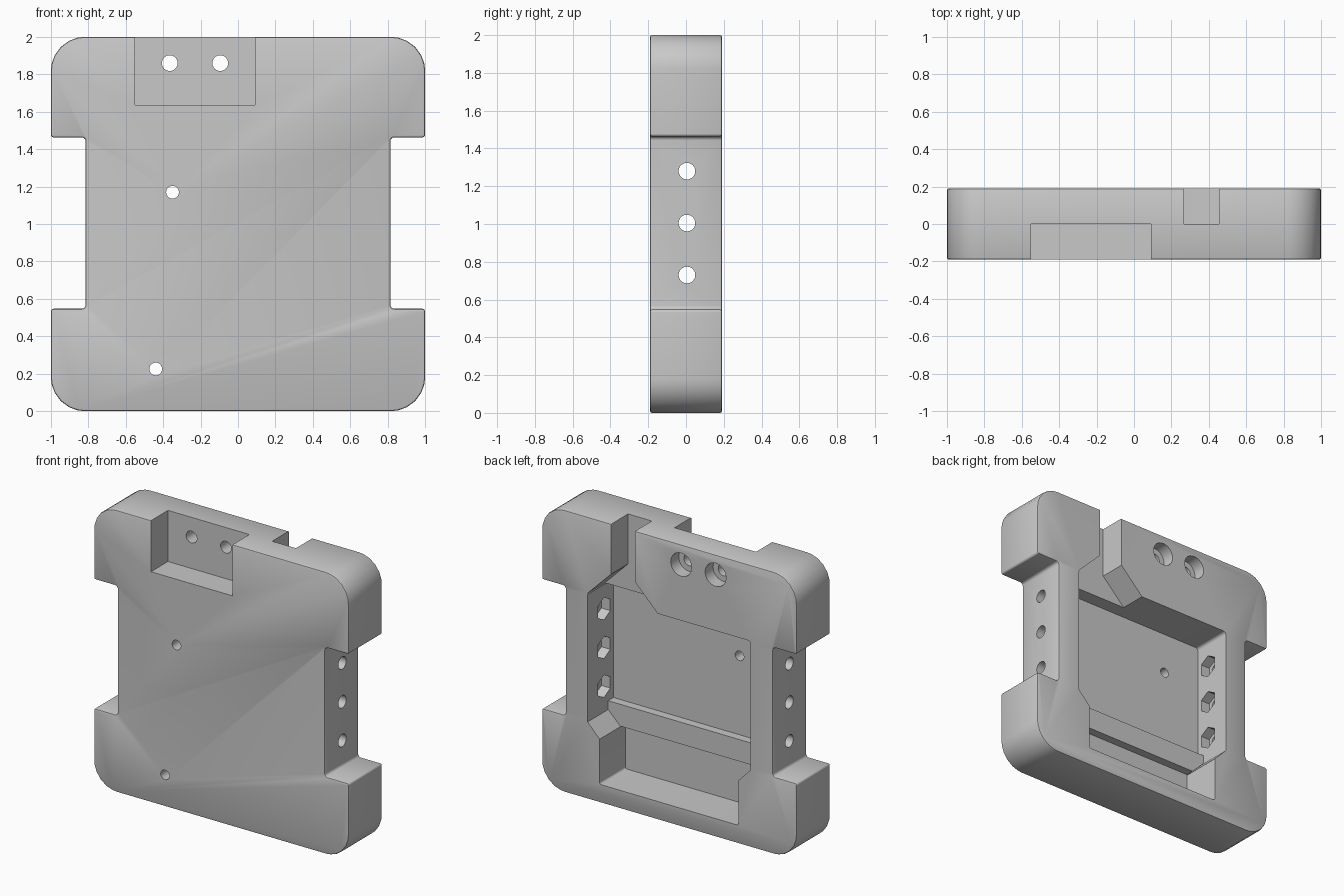
import bpy
import bmesh
import math
from mathutils import Vector, Matrix

cube = bpy.data.objects.get("Cube")
if cube:
    bpy.data.objects.remove(cube, do_unlink=True)

HALF = 0.19      # half thickness
FLOOR = -0.10    # pocket floor
grey = bpy.data.materials.new("plain grey")
grey.use_nodes = True
grey.diffuse_color = (0.58, 0.58, 0.58, 1)
grey.node_tree.nodes["Principled BSDF"].inputs["Base Color"].default_value = grey.diffuse_color


def rounded(points, steps=6):
    """Round the corners of an outline of (x, z, radius) points."""
    out = []
    for i, (x, z, r) in enumerate(points):
        p = Vector((x, z))
        if r == 0:
            out.append(p)
            continue
        a = (Vector(points[i - 1][:2]) - p).normalized()
        b = (Vector(points[(i + 1) % len(points)][:2]) - p).normalized()
        half = a.angle(b) / 2
        centre = p + (a + b).normalized() * r / math.sin(half)
        start = p + a * r / math.tan(half) - centre
        end = p + b * r / math.tan(half) - centre
        for k in range(steps + 1):
            out.append(centre + start.lerp(end, k / steps).normalized() * r)
    return out


def add_object(name, bm):
    bmesh.ops.recalc_face_normals(bm, faces=bm.faces)
    if bm.calc_volume(signed=True) < 0:
        bmesh.ops.reverse_faces(bm, faces=bm.faces)
    mesh = bpy.data.meshes.new(name)
    bm.to_mesh(mesh)
    bm.free()
    mesh.materials.append(grey)
    obj = bpy.data.objects.new(name, mesh)
    bpy.context.collection.objects.link(obj)
    return obj


def prism(name, points, y0, y1):
    """Extrude an x-z outline from y0 to y1."""
    bm = bmesh.new()
    outline = rounded(points)
    front = [bm.verts.new((p.x, y0, p.y)) for p in outline]
    back = [bm.verts.new((p.x, y1, p.y)) for p in outline]
    bm.faces.new(front)
    bm.faces.new(list(reversed(back)))
    for i in range(len(outline)):
        bm.faces.new((front[i - 1], back[i - 1], back[i], front[i]))
    return add_object(name, bm)


def rod(name, centre, axis, radius, length, sides=32):
    """Cylinder or hexagon along X or Y."""
    bm = bmesh.new()
    turn = Matrix.Rotation(math.pi / 2, 4, "Y" if axis == "X" else "X")
    bmesh.ops.create_cone(bm, cap_ends=True, segments=sides, radius1=radius,
                          radius2=radius, depth=length,
                          matrix=Matrix.Translation(centre) @ turn)
    return add_object(name, bm)


def rect(x0, x1, z0, z1):
    return [(x0, z0, 0), (x1, z0, 0), (x1, z1, 0), (x0, z1, 0)]


def mirrored(half_points):
    return half_points + [(-x, z, r) for x, z, r in reversed(half_points)]


# Body: rounded plate with a notch in each side
body = prism("body", mirrored([
    (1, 0, 0.18), (1, 0.547, 0.015), (0.815, 0.547, 0.02),
    (0.815, 1.463, 0.02), (1, 1.463, 0.015), (1, 2, 0.18)]), -HALF, HALF)
bevel = body.modifiers.new("edge", "BEVEL")
bevel.width = 0.01
bevel.segments = 2
bevel.limit_method = "ANGLE"
bevel.angle_limit = math.radians(40)

# Rear pocket, cable channel and front recess
cutters = [
    prism("pocket_cutter", mirrored([
        (0.545, 0.13, 0.015), (0.545, 0.45, 0), (0.64, 0.547, 0),
        (0.64, 1.463, 0.02)]), FLOOR, 0.3),
    prism("channel_cutter", [
        (0.268, 2.1, 0), (0.268, 1.64, 0), (0.088, 1.461, 0), (0.12, 1.4, 0),
        (0.6, 1.4, 0), (0.639, 1.461, 0), (0.455, 1.645, 0), (0.455, 2.1, 0)],
        0, 0.3),
    prism("recess_cutter", rect(-0.55, 0.09, 1.637, 2.1), -0.3, 0),
]

# Top screw holes with counterbores, and two small holes through the floor
for x in (-0.365, -0.095):
    cutters.append(rod("screw_cutter", (x, 0.1, 1.86), "Y", 0.042, 0.4))
    cutters.append(rod("bore_cutter", (x, 0.2, 1.86), "Y", 0.082, 0.2))
for x, z in ((-0.35, 1.17), (-0.44, 0.225)):
    cutters.append(rod("pin_cutter", (x, -0.15, z), "Y", 0.034, 0.2))

# Side screw holes with hexagonal nut seats inside
for side in (-1, 1):
    for z in (0.73, 1.005, 1.28):
        cutters.append(rod("side_cutter", (side * 0.72, 0.005, z), "X", 0.044, 0.4))
        seat = rod("nut_cutter", (0, 0, 0), "X", 0.08, 0.16, 6)
        seat.data.transform(Matrix.Translation((side * 0.63, 0.005, z))
                            @ Matrix.Rotation(math.pi / 6, 4, "X"))
        cutters.append(seat)

for cutter in cutters:
    cutter.hide_render = True
    cut = body.modifiers.new(cutter.name, "BOOLEAN")
    cut.operation = "DIFFERENCE"
    cut.solver = "EXACT"
    cut.object = cutter

# Bake the cuts, then drop the cutters
bpy.context.view_layer.update()
graph = bpy.context.evaluated_depsgraph_get()
baked = bpy.data.meshes.new_from_object(body.evaluated_get(graph))
body.modifiers.clear()
body.data = baked
for cutter in cutters:
    bpy.data.objects.remove(cutter, do_unlink=True)

# Rib across the pocket floor
rib = prism("pocket_rib", [
    (-0.545, 0.455, 0), (0.545, 0.455, 0), (0.64, 0.55, 0),
    (0.64, 0.61, 0), (-0.64, 0.61, 0), (-0.64, 0.55, 0)], FLOOR - 0.01, -0.04)

for obj in (body, rib):
    bpy.ops.object.select_all(action="DESELECT")
    obj.select_set(True)
    bpy.context.view_layer.objects.active = obj
    bpy.ops.object.shade_smooth_by_angle(angle=math.radians(35))
